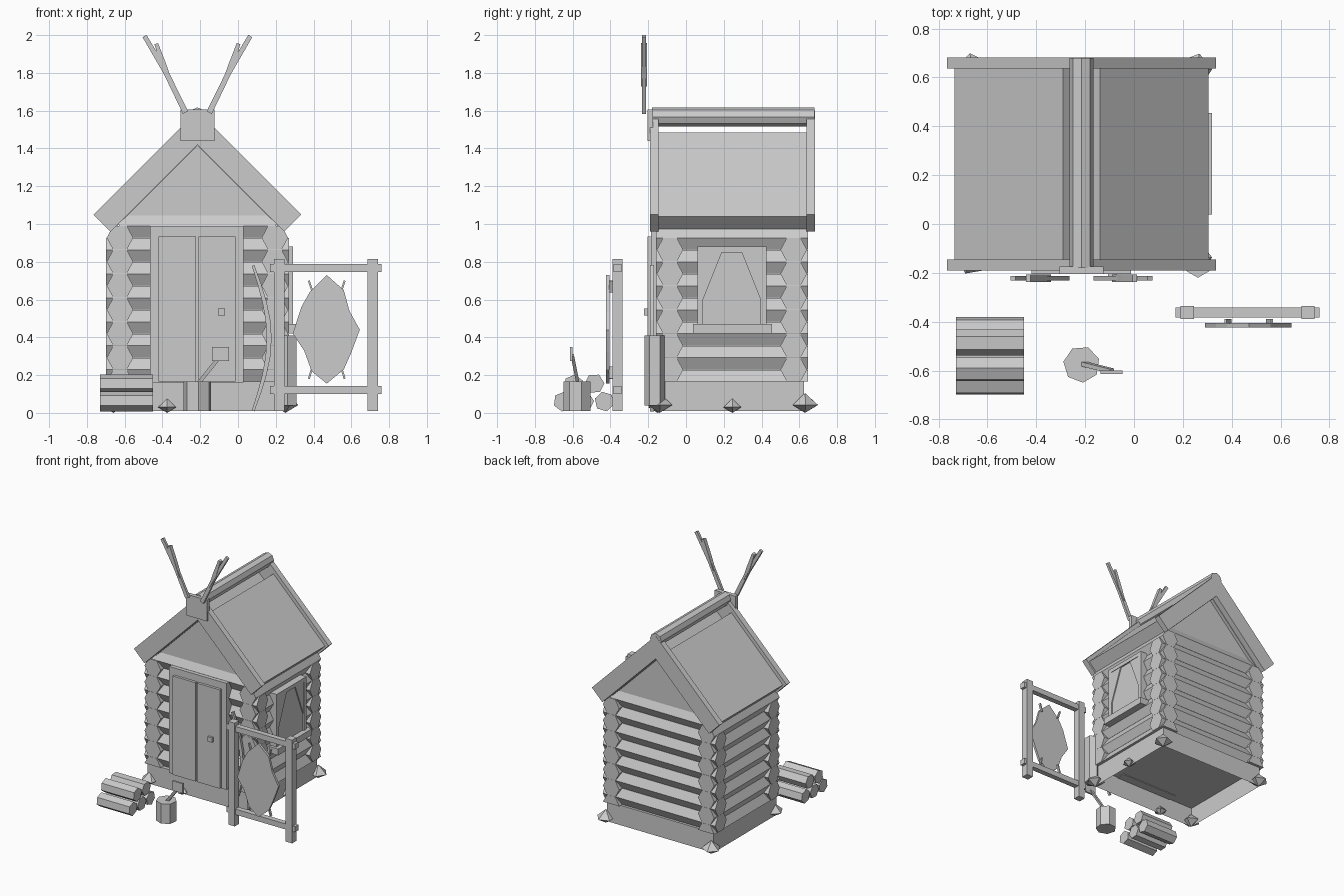
import bpy, bmesh, math

cube = bpy.data.objects.get("Cube")
if cube:
    bpy.data.objects.remove(cube, do_unlink=True)

grey = bpy.data.materials.new("plain_grey")
grey.use_nodes = True
COLOUR = (0.6, 0.6, 0.6, 1)
grey.diffuse_color = COLOUR
grey.node_tree.nodes["Principled BSDF"].inputs["Base Color"].default_value = COLOUR

CX = -0.215                      # cabin centre line
X0, X1, Y0, Y1 = -0.70, 0.27, -0.16, 0.645   # log ends
INSET = 0.075                    # log centre in from the corner
STEP = 0.127                     # height of one log course
AXES = {"x": lambda u, v, w: (w, u, v),
        "y": lambda u, v, w: (u, w, v),
        "z": lambda u, v, w: (u, v, w)}


def finish(name, bm):
    bmesh.ops.recalc_face_normals(bm, faces=bm.faces)
    mesh = bpy.data.meshes.new(name)
    bm.to_mesh(mesh)
    bm.free()
    mesh.materials.append(grey)
    obj = bpy.data.objects.new(name, mesh)
    bpy.context.collection.objects.link(obj)
    return obj


def prism(name, pts, axis, a, b, open_start=False):
    """Extrude a flat outline along an axis from a to b."""
    bm = bmesh.new()
    ends = [[bm.verts.new(AXES[axis](u, v, w)) for u, v in pts] for w in (a, b)]
    if not open_start:
        bm.faces.new(ends[0])
    bm.faces.new(ends[1][::-1])
    n = len(pts)
    for i in range(n):
        j = (i + 1) % n
        bm.faces.new((ends[0][i], ends[0][j], ends[1][j], ends[1][i]))
    return finish(name, bm)


def rect(x0, x1, y0, y1):
    return [(x0, y0), (x1, y0), (x1, y1), (x0, y1)]


def box(name, x0, x1, y0, y1, z0, z1):
    return prism(name, rect(x0, x1, y0, y1), "z", z0, z1)


def ngon(u, v, r, n, turn=0.0):
    return [(u + r * math.cos(turn + math.tau * i / n),
             v + r * math.sin(turn + math.tau * i / n)) for i in range(n)]


def log_outline(u, v):
    """Six-sided log section, just under one course high."""
    h = STEP * 0.497
    return [(u + 0.07, v), (u + 0.036, v + h), (u - 0.036, v + h),
            (u - 0.07, v), (u - 0.036, v - h), (u + 0.036, v - h)]


def strip(name, path, widths, y0, y1):
    """Flat bar following a path in the front plane."""
    left, right = [], []
    for i, (x, z) in enumerate(path):
        ax, az = path[max(i - 1, 0)]
        bx, bz = path[min(i + 1, len(path) - 1)]
        d = math.hypot(bx - ax, bz - az)
        nx, nz = -(bz - az) / d * widths[i] / 2, (bx - ax) / d * widths[i] / 2
        left.append((x + nx, z + nz))
        right.append((x - nx, z - nz))
    return prism(name, left + right[::-1], "y", y0, y1)


def stone(name, x, y, r, turn):
    bm = bmesh.new()
    ring = [bm.verts.new((u, v, r * 0.6)) for u, v in ngon(x, y, r, 5, turn)]
    tips = [bm.verts.new((x, y, z)) for z in (0, r * 1.5)]
    for i in range(5):
        for tip in tips:
            bm.faces.new((ring[i], ring[(i + 1) % 5], tip))
    finish(name, bm)


# Hollow foundation, open underneath, and footing stones
prism("foundation", rect(-0.675, 0.245, -0.15, 0.625), "z", 0.01, 0.165, open_start=True)
for x, turn in ((-0.66, 3.0), (0.25, 0.05)):
    for y in (-0.14, 0.63):
        stone("corner_stone", x, y, 0.07, turn)
stone("side_stone", 0.25, 0.245, 0.05, 0.0)
stone("front_stone", -0.375, -0.15, 0.05, -math.pi / 2)

# Interlocking six-sided wall logs; front and back sit half a course lower
for i in range(7):
    z = 0.927 - i * STEP
    for x in (X0 + INSET, X1 - INSET):
        outline = log_outline(x, z)
        if i == 6:
            outline = outline[:4]        # the lowest is a half log
        prism("side_log", outline, "y", Y0, Y1)
    z += STEP / 2
    trim = 0.07 if i == 0 else 0
    for y in (Y0 + INSET, Y1 - INSET):
        prism("end_log", log_outline(y, z), "x", X0 + trim, X1 - trim)

# Gable infill, barge boards, thick roof panels and ridge log
for y in (-0.125, 0.56):
    prism("gable", [(CX - 0.40, 1.015), (CX + 0.40, 1.015), (CX, 1.415)], "y", y, y + 0.05)
for tag, y in (("front", -0.19), ("back", 0.637)):
    for s in (-1, 1):
        board = [(0, 1.60), (0.55, 1.05), (0.46, 0.96), (0, 1.42)]
        prism("barge_board_" + tag, [(CX + s * d, z) for d, z in board], "y", y, y + 0.045)
for s in (-1, 1):
    panel = [(0.075, 1.485), (0.52, 1.04), (0.447, 0.967), (0, 1.414)]
    prism("roof_panel", [(CX + s * d, z) for d, z in panel], "y", -0.145, 0.637)
prism("ridge_log", ngon(CX, 1.567, 0.05, 8), "y", -0.18, 0.68)

# Antlers on a plaque
box("antler_plaque", -0.305, -0.125, -0.205, -0.175, 1.44, 1.605)
for s in (-1, 1):
    beam = [(0.063, 1.59), (0.165, 1.80), (0.28, 1.995)]
    tine = [(0.13, 1.73), (0.175, 1.83), (0.218, 1.955)]
    strip("antler_beam", [(CX + s * d, z) for d, z in beam], (0.03, 0.028, 0.024), -0.232, -0.212)
    strip("antler_tine", [(CX + s * d, z) for d, z in tine], (0.01, 0.03, 0.02), -0.237, -0.207)

# Double door
box("door_frame", -0.465, 0.03, -0.185, -0.08, 0.16, 0.99)
for x in (-0.42, -0.21):
    box("door_leaf", x, x + 0.197, -0.205, -0.18, 0.165, 0.935)
box("door_handle", -0.107, -0.07, -0.222, -0.2, 0.515, 0.552)

# Window on the left wall with drawn curtains
box("window_pane", 0.2, 0.28, 0.08, 0.405, 0.46, 0.87)
for y in (0.06, 0.395):
    box("window_jamb", 0.2, 0.292, y, y + 0.03, 0.47, 0.88)
box("window_head", 0.2, 0.292, 0.09, 0.395, 0.85, 0.88)
box("window_sill", 0.2, 0.32, 0.038, 0.455, 0.42, 0.47)
for ya, yb in ((0.09, 0.19), (0.395, 0.295)):
    prism("curtain", [(ya, 0.85), (yb, 0.85), (ya, 0.6)], "x", 0.28, 0.288)

# Bow and quiver leaning by the door
bow = [(0.08 + 0.085 * math.sin(math.pi * t / 8), 0.01 + 0.77 * t / 8) for t in range(9)]
strip("bow", bow, [0.014 + 0.012 * math.sin(math.pi * t / 8) for t in range(9)], -0.19, -0.17)
prism("quiver", ngon(0.262, -0.165, 0.055, 6, math.pi / 6), "z", 0.04, 0.41)

# Hide stretched on a drying rack
for x in (0.19, 0.685):
    box("rack_post", x, x + 0.055, -0.39, -0.335, 0.01, 0.815)
for z in (0.1, 0.745):
    box("rack_bar", 0.17, 0.76, -0.383, -0.342, z, z + 0.043)
hide = [(0.47, 0.73), (0.56, 0.65), (0.59, 0.54), (0.645, 0.44), (0.60, 0.32), (0.56, 0.23),
        (0.47, 0.155), (0.39, 0.22), (0.35, 0.33), (0.29, 0.42), (0.335, 0.56), (0.38, 0.64)]
prism("hide", hide, "y", -0.423, -0.405)
for s in (-1, 1):
    for za, zb in ((0.64, 0.70), (0.245, 0.18)):
        strip("hide_tie", [(0.47 + s * 0.075, za), (0.47 + s * 0.095, zb)],
              (0.01, 0.01), -0.408, -0.39)

# Firewood pile
for i, (y, z) in enumerate([(-0.65, 0.06), (-0.54, 0.06), (-0.432, 0.06),
                            (-0.595, 0.15), (-0.485, 0.155)]):
    prism("firewood", ngon(y, z, 0.053, 6, 0.4 + 0.7 * i), "x", -0.73, -0.45)

# Chopping block with a leaning axe
prism("chopping_block", ngon(CX, -0.575, 0.075, 7, 0.3), "z", 0.01, 0.165)
handle = strip("axe_handle", [(-0.215, 0.15), (-0.09, 0.305)], (0.02, 0.02), -0.58, -0.562)
for v in handle.data.vertices:
    v.co.y -= (v.co.z - 0.15) * 0.2
box("axe_head", -0.137, -0.047, -0.615, -0.6, 0.275, 0.35)
